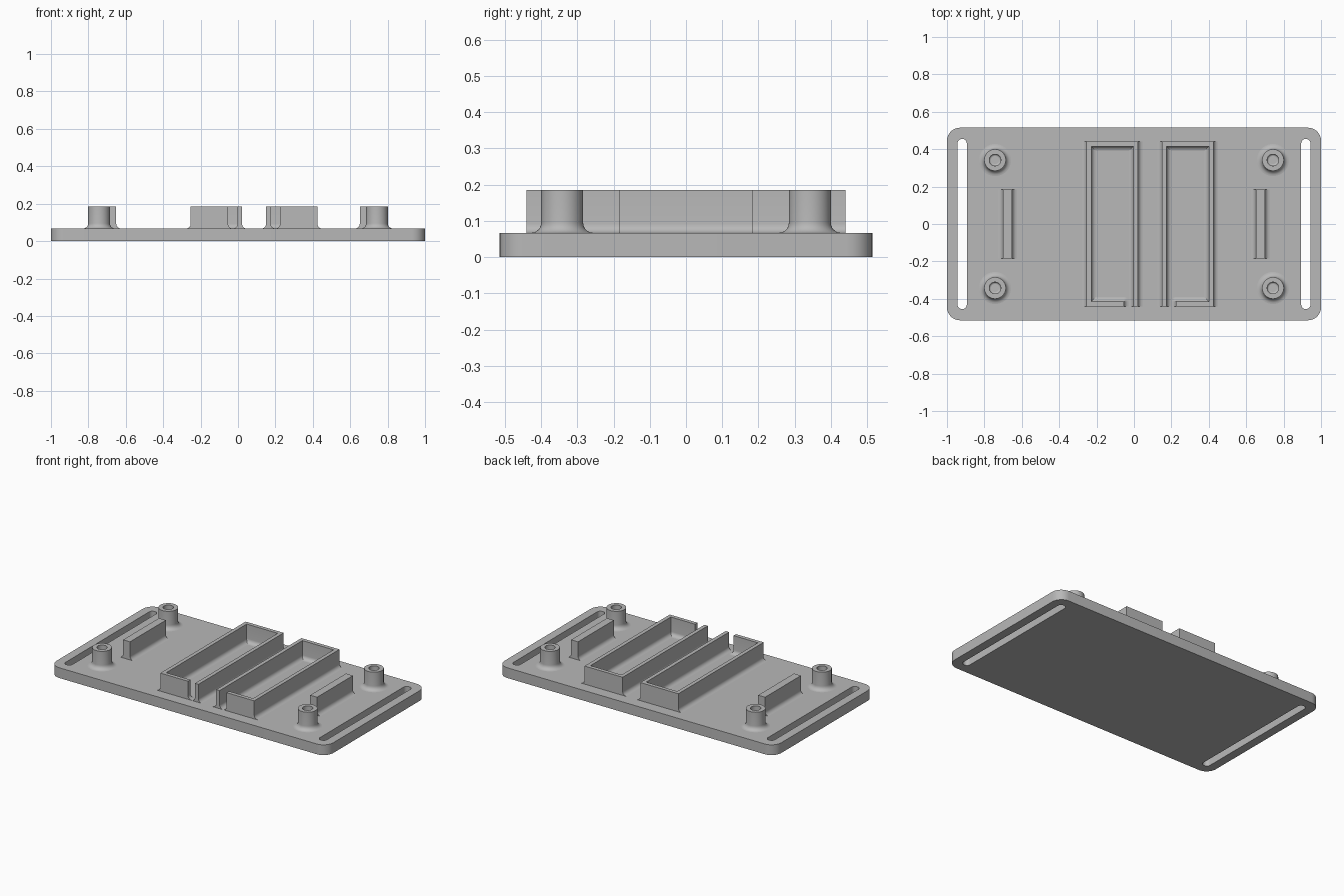
import bpy, bmesh, math
from mathutils import Matrix, Vector

BASE, TOP, SUNK = 0.067, 0.185, 0.064   # plate top, feature top, hidden foot
FILLET, SEG = 0.025, 6

cube = bpy.data.objects.get("Cube")
if cube:
    bpy.data.objects.remove(cube, do_unlink=True)

grey = bpy.data.materials.new("plain_grey")
grey.use_nodes = True
colour = (0.48, 0.48, 0.48, 1)
grey.diffuse_color = colour
grey.node_tree.nodes["Principled BSDF"].inputs["Base Color"].default_value = colour


def finish(name, bm):
    """Turn a bmesh into a shaded object."""
    bmesh.ops.recalc_face_normals(bm, faces=bm.faces)
    mesh = bpy.data.meshes.new(name)
    bm.to_mesh(mesh)
    bm.free()
    mesh.shade_smooth()
    mesh.set_sharp_from_angle(angle=math.radians(30))
    mesh.materials.append(grey)
    obj = bpy.data.objects.new(name, mesh)
    bpy.context.collection.objects.link(obj)


def flare(edge, side, radius=FILLET):
    """Concave foot fillet: from the plate up to the wall face at edge."""
    steps = [math.pi / 2 * i / SEG for i in range(SEG + 1)]
    return [(edge + side * radius * (1 - math.sin(a)), BASE + radius * (1 - math.cos(a)))
            for a in steps]


def section(lo, hi, flare_lo, flare_hi):
    """Wall cross-section with an optional fillet at each foot."""
    left = flare(lo, -1) if flare_lo else [(lo, BASE)]
    right = flare(hi, 1) if flare_hi else [(hi, BASE)]
    return ([(left[0][0], SUNK)] + left + [(lo, TOP), (hi, TOP)]
            + right[::-1] + [(right[0][0], SUNK)])


def prism(bm, points, start, end, along):
    """Extrude a cross-section along x or y."""
    def place(p, s):
        return (p[0], s, p[1]) if along == "y" else (s, p[0], p[1])
    a = [bm.verts.new(place(p, start)) for p in points]
    b = [bm.verts.new(place(p, end)) for p in points]
    bm.faces.new(a)
    bm.faces.new(b[::-1])
    for i in range(len(a)):
        j = (i + 1) % len(a)
        bm.faces.new((a[i], b[i], b[j], a[j]))


def lathe(bm, points, x, y, start, sweep, steps):
    """Revolve an (r, z) profile about a vertical axis."""
    verts = [bm.verts.new((x + r * math.cos(start), y + r * math.sin(start), z))
             for r, z in points]
    edges = [bm.edges.new(pair) for pair in zip(verts, verts[1:])]
    bmesh.ops.spin(bm, geom=verts + edges, cent=(x, y, 0), axis=(0, 0, 1),
                   angle=sweep, steps=steps)
    bmesh.ops.remove_doubles(bm, verts=bm.verts, dist=0.0003)


# Base plate with rounded corners and two rounded slots
def rounded_outline(curve, cx, half_x, half_y, r):
    spline = curve.splines.new("POLY")
    pts = []
    for k, (sx, sy) in enumerate([(1, 1), (-1, 1), (-1, -1), (1, -1)]):
        for i in range(9):
            a = math.pi / 2 * (k + i / 8)
            pts.append((cx + sx * (half_x - r) + r * math.cos(a),
                        sy * (half_y - r) + r * math.sin(a), 0, 1))
    spline.points.add(len(pts) - 1)
    for point, co in zip(spline.points, pts):
        point.co = co
    spline.use_cyclic_u = True


outline = bpy.data.curves.new("plate_outline", "CURVE")
outline.dimensions = "2D"
outline.fill_mode = "BOTH"
outline.extrude = BASE / 2
rounded_outline(outline, 0, 1, 0.515, 0.07)
for side in (-1, 1):
    rounded_outline(outline, side * 0.919, 0.025, 0.455, 0.0245)
helper = bpy.data.objects.new("plate_outline", outline)
bpy.context.collection.objects.link(helper)
bpy.context.view_layer.update()
plate = bpy.data.meshes.new_from_object(
    helper.evaluated_get(bpy.context.evaluated_depsgraph_get()))
bm = bmesh.new()
bm.from_mesh(plate)
bpy.data.objects.remove(helper, do_unlink=True)
bmesh.ops.translate(bm, verts=bm.verts, vec=Vector((0, 0, BASE / 2)))
bmesh.ops.remove_doubles(bm, verts=bm.verts, dist=0.0001)
finish("base_plate", bm)

# Two open trays, each with a gap in the front wall beside the centre
T, END = 0.025, 0.44


def tray(name, centre, mirror):
    half, gap_edge = 0.1375, 0.0625
    bm = bmesh.new()
    for lo in (-half, half - T):
        prism(bm, section(lo, lo + T, True, True), -END, END, "y")
    prism(bm, section(END - T, END, True, False), -half + T, half - T, "x")
    prism(bm, section(-END, -END + T, False, True), -half + T, gap_edge, "x")
    # fillet at the free end of the front wall and around its inner corner
    foot = flare(gap_edge, 1)
    prism(bm, foot + [(gap_edge, SUNK), (foot[0][0], SUNK)], -END, -END + T, "y")
    lathe(bm, flare(0, 1), gap_edge, -END + T, 0, math.pi / 2, 6)
    bmesh.ops.transform(bm, verts=bm.verts,
                        matrix=Matrix.Translation((centre, 0, 0))
                        @ Matrix.Diagonal((mirror, 1, 1, 1)))
    finish(name, bm)


tray("right_tray", -0.1155, 1)
tray("left_tray", 0.2875, -1)

# Side ribs and screw bosses
R, HOLE = 0.058, 0.031
boss_profile = (flare(R, 1, 0.028) + [(R, TOP), (HOLE, TOP)]
                + flare(HOLE, -1, 0.01)[::-1])
for side, label in ((-1, "right"), (1, "left")):
    bm = bmesh.new()
    prism(bm, section(side * 0.676 - T, side * 0.676 + T, True, True), -0.185, 0.185, "y")
    finish(label + "_rib", bm)
    for end, place in ((-1, "front"), (1, "back")):
        bm = bmesh.new()
        lathe(bm, boss_profile, side * 0.743, end * 0.342, 0, math.tau, 40)
        finish(place + "_" + label + "_boss", bm)
